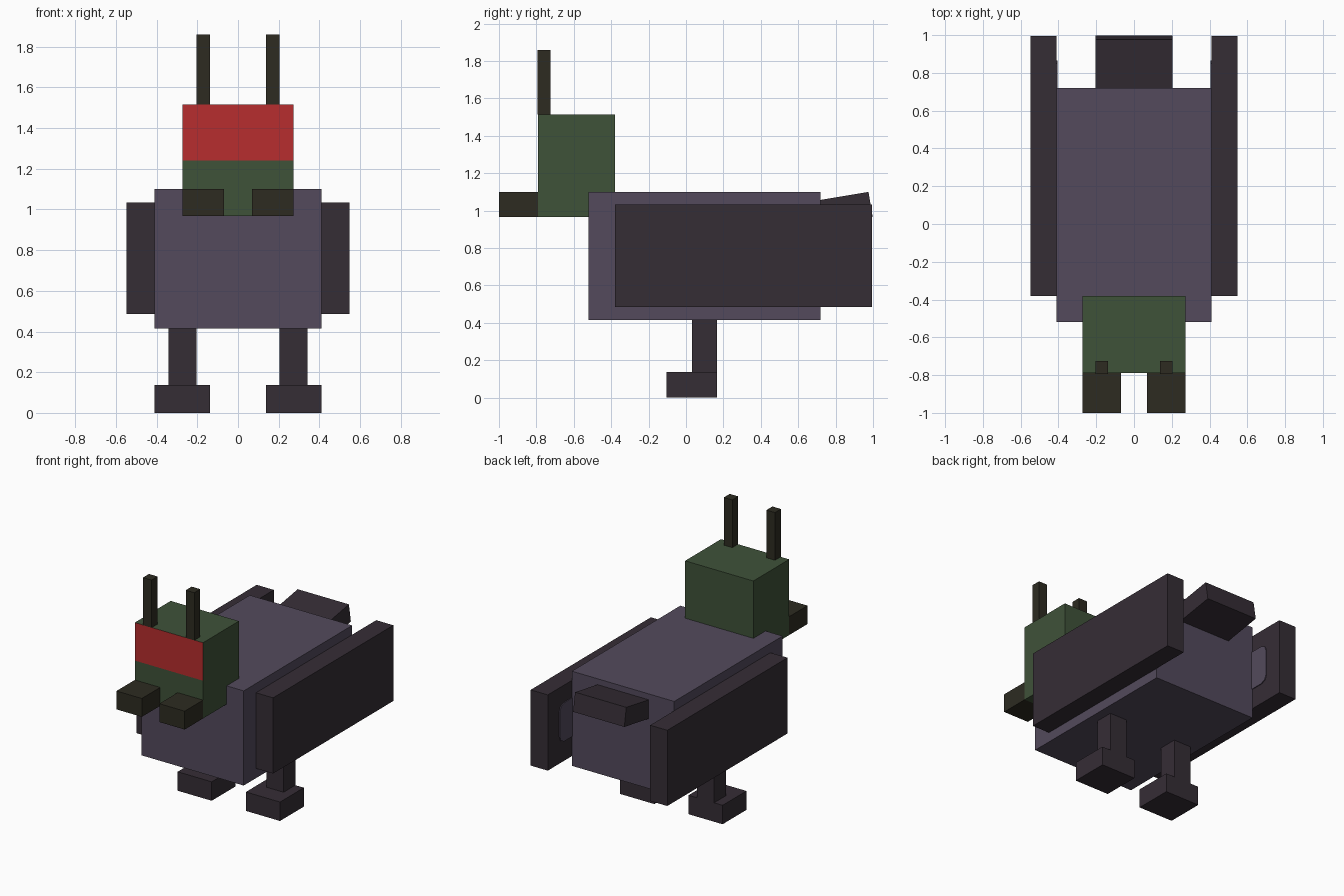
import bpy
import bmesh
import math
from mathutils import Matrix, Vector

if "Cube" in bpy.data.objects:
    bpy.data.objects.remove(bpy.data.objects["Cube"], do_unlink=True)


def linear(c):
    return c / 12.92 if c <= 0.04045 else ((c + 0.055) / 1.055) ** 2.4


def material(name, hex_code):
    channels = [linear(v / 255) for v in bytes.fromhex(hex_code)]
    mat = bpy.data.materials.new(name)
    mat.use_nodes = True
    mat.diffuse_color = (*channels, 1)
    bsdf = next(n for n in mat.node_tree.nodes if n.type == "BSDF_PRINCIPLED")
    bsdf.inputs["Base Color"].default_value = (*channels, 1)
    return mat


purple = material("dusty purple", "534A5C")
plum = material("dark plum", "352D35")
green = material("moss green", "3F5239")
red = material("eye red", "B72D2E")
olive = material("dark olive", "2D2B21")


def finish(name, bm, *mats):
    bmesh.ops.recalc_face_normals(bm, faces=bm.faces)
    mesh = bpy.data.meshes.new(name)
    bm.to_mesh(mesh)
    bm.free()
    for mat in mats:
        mesh.materials.append(mat)
    obj = bpy.data.objects.new(name, mesh)
    bpy.context.collection.objects.link(obj)
    return obj


def box_mesh(low, high):
    low, high = Vector(low), Vector(high)
    bm = bmesh.new()
    bmesh.ops.create_cube(bm, size=1, matrix=Matrix.Translation((low + high) / 2)
                          @ Matrix.Diagonal((*(high - low), 1)))
    return bm


def box(name, low, high, mat):
    return finish(name, box_mesh(low, high), mat)


def box_pair(name, low, high, mat):
    # Low and high describe the left (+x) part; the right one mirrors it
    box("left_" + name, low, high, mat)
    box("right_" + name, (-high[0], *low[1:]), (-low[0], *high[1:]), mat)


# Body
box("body", (-0.41, -0.52, 0.415), (0.41, 0.72, 1.1), purple)

# Wings, legs, feet, mandibles and antennae
box_pair("wing", (0.41, -0.38, 0.485), (0.547, 0.995, 1.033), plum)
box_pair("leg", (0.205, 0.033, 0.137), (0.342, 0.167, 0.415), plum)
box_pair("foot", (0.137, -0.105, 0), (0.41, 0.167, 0.137), plum)
box_pair("mandible", (0.07, -1, 0.967), (0.273, -0.79, 1.1), olive)
box_pair("antenna", (0.137, -0.793, 1.515), (0.205, -0.725, 1.86), olive)

# Pale panel with clipped corners on the inside of each wing
for side, sign in (("left", 1), ("right", -1)):
    bm = box_mesh((0.404, -0.25, 0.63), (0.411, 0.865, 0.91))
    edges = [e for e in bm.edges
             if abs(e.verts[0].co.x - e.verts[1].co.x) > 0.001]
    bmesh.ops.bevel(bm, geom=edges, offset=0.05, segments=2,
                    affect="EDGES", profile=0.5)
    bmesh.ops.scale(bm, vec=(sign, 1, 1), verts=bm.verts)
    finish(side + "_wing_panel", bm, purple)

# Head, with the upper front cut off as a red eye band
bm = box_mesh((-0.273, -0.79, 0.967), (0.273, -0.38, 1.515))
bmesh.ops.bisect_plane(bm, geom=bm.verts[:] + bm.edges[:] + bm.faces[:],
                       plane_co=(0, 0, 1.24), plane_no=(0, 0, 1))
bm.normal_update()
for face in bm.faces:
    if face.normal.y < -0.5 and face.calc_center_median().z > 1.24:
        face.material_index = 1
finish("head", bm, green, red)

# Tail, tilted up toward the back about its rear lower edge
tail = box("tail", (-0.205, -0.41, 0), (0.205, 0, 0.135), plum)
tail.location = (0, 0.998, 0.967)
tail.rotation_euler.x = math.radians(9.5)
